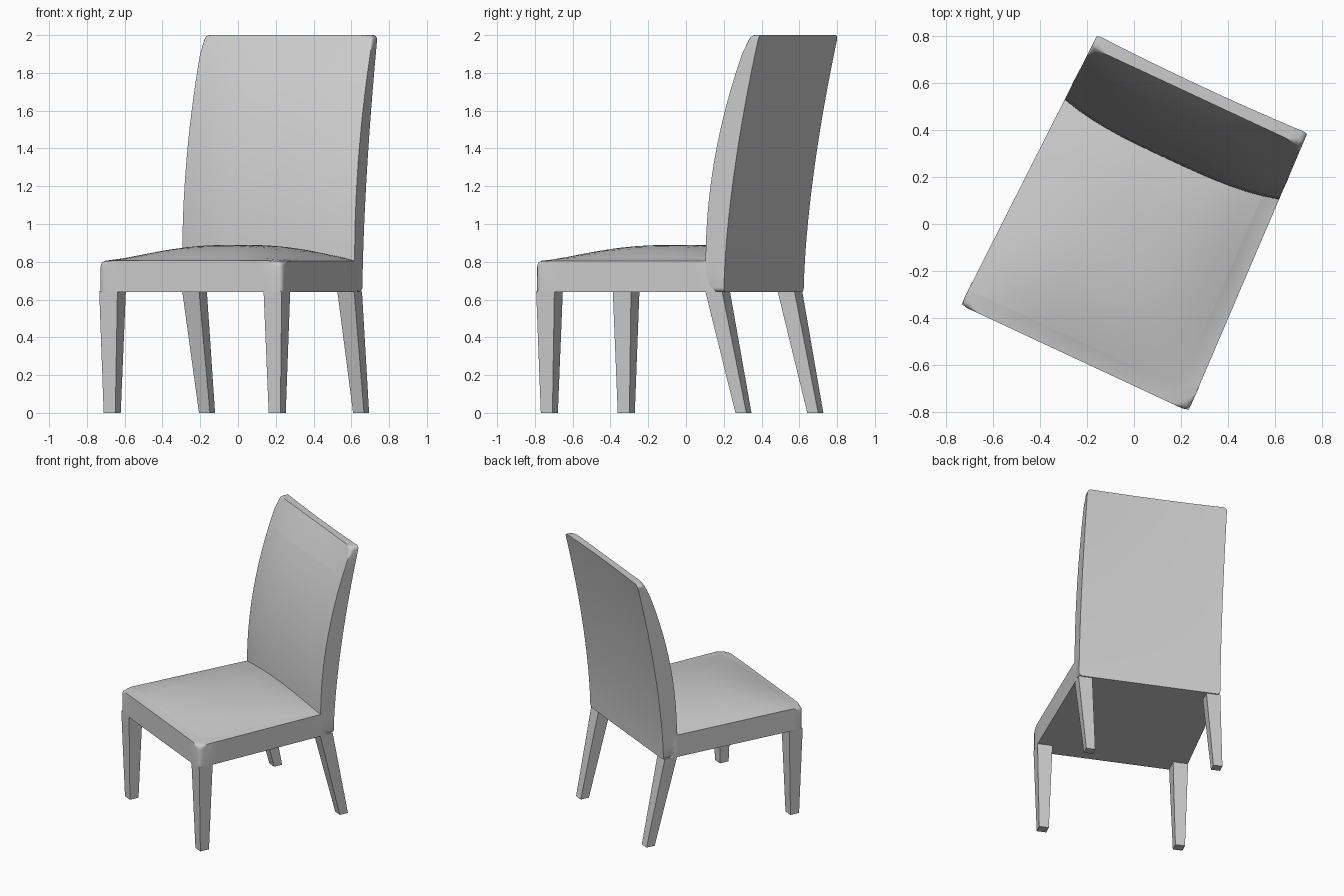
import bpy, bmesh
from math import radians
from mathutils import Matrix, Vector

if "Cube" in bpy.data.objects:
    bpy.data.objects.remove(bpy.data.objects["Cube"])

# The whole chair is turned about z
PLACE = Matrix.Rotation(radians(-25), 4, 'Z') @ Matrix.Translation((0.012, 0, 0))


def half_width(y):
    return 0.535 - 0.032 * (y + 0.625)


def finish(name, bm, smooth):
    bmesh.ops.recalc_face_normals(bm, faces=bm.faces[:])
    bm.transform(PLACE)
    mesh = bpy.data.meshes.new(name)
    bm.to_mesh(mesh)
    bm.free()
    ob = bpy.data.objects.new(name, mesh)
    bpy.context.collection.objects.link(ob)
    if smooth:
        bpy.ops.object.select_all(action='DESELECT')
        ob.select_set(True)
        bpy.context.view_layer.objects.active = ob
        bpy.ops.object.shade_smooth_by_angle(angle=radians(40))
    return ob


def cushion(name, n, padded, flat, radius):
    """Closed pad between two grids over s in -1..1, t in 0..1; the padded rim is rounded."""
    bm = bmesh.new()
    A, B = [[[bm.verts.new(f(2 * i / n - 1, j / n)) for j in range(n + 1)]
             for i in range(n + 1)] for f in (padded, flat)]
    for G in (A, B):
        for i in range(n):
            for j in range(n):
                bm.faces.new((G[i][j], G[i + 1][j], G[i + 1][j + 1], G[i][j + 1]))
    ring = ([(i, 0) for i in range(n)] + [(n, j) for j in range(n)] +
            [(i, n) for i in range(n, 0, -1)] + [(0, j) for j in range(n, 0, -1)])
    rim = []
    for (i, j), (k, l) in zip(ring, ring[1:] + ring[:1]):
        bm.faces.new((A[i][j], A[k][l], B[k][l], B[i][j]))
        rim.append(bm.edges.get((A[i][j], A[k][l])))
    rim += [bm.edges.get((A[i][j], B[i][j])) for i in (0, n) for j in (0, n)]
    bmesh.ops.bevel(bm, geom=rim, offset=radius, offset_type='OFFSET', segments=4,
                    profile=0.5, affect='EDGES', clamp_overlap=True)
    return finish(name, bm, True)


# Seat: domed top, flat underside
def seat_y(t):
    return -0.625 + 1.045 * t


def seat_top(s, t):
    y = seat_y(t)
    dome = (1 - abs(s) ** 2.5) * (1 - min(1, abs(y + 0.03) / 0.6) ** 2.5)
    return Vector((s * half_width(y), y, 0.805 + 0.085 * dome))


def seat_bottom(s, t):
    y = seat_y(t)
    return Vector((s * half_width(y), y, 0.64))


cushion("seat", 14, seat_top, seat_bottom, 0.03)


# Backrest: swept backwards, with a padded front
def back_front(s, t):
    z = 0.64 + 1.36 * t
    y = 0.355 + 0.25 * max(0, (z - 0.8) / 1.2) ** 2
    puff = 0.045 * (1 - abs(s) ** 3) * (1 - t ** 5)
    return Vector((s * half_width(y), y - puff, z))


def back_rear(s, t):
    y = 0.46 + 0.203 * t ** 1.6
    return Vector((s * half_width(y), y - 0.01 * t * (1 - s * s), 0.64 + 1.36 * t))


cushion("backrest", 14, back_front, back_rear, 0.025)


# Legs: square, tapered, the rear pair raked backwards
def leg(name, top, bottom, r_top, r_bottom):
    bm = bmesh.new()
    bmesh.ops.create_cube(bm, size=2)
    for v in bm.verts:
        c, r, z = (top, r_top, 0.642) if v.co.z > 0 else (bottom, r_bottom, 0)
        v.co = (c[0] + v.co.x * r, c[1] + v.co.y * r, z)
    finish(name, bm, False)


for side, k in (("left", -1), ("right", 1)):
    leg("front_leg_" + side, (k * 0.48, -0.568), (k * 0.482, -0.568), 0.053, 0.034)
    leg("rear_leg_" + side, (k * 0.453, 0.402), (k * 0.45, 0.551), 0.049, 0.032)
